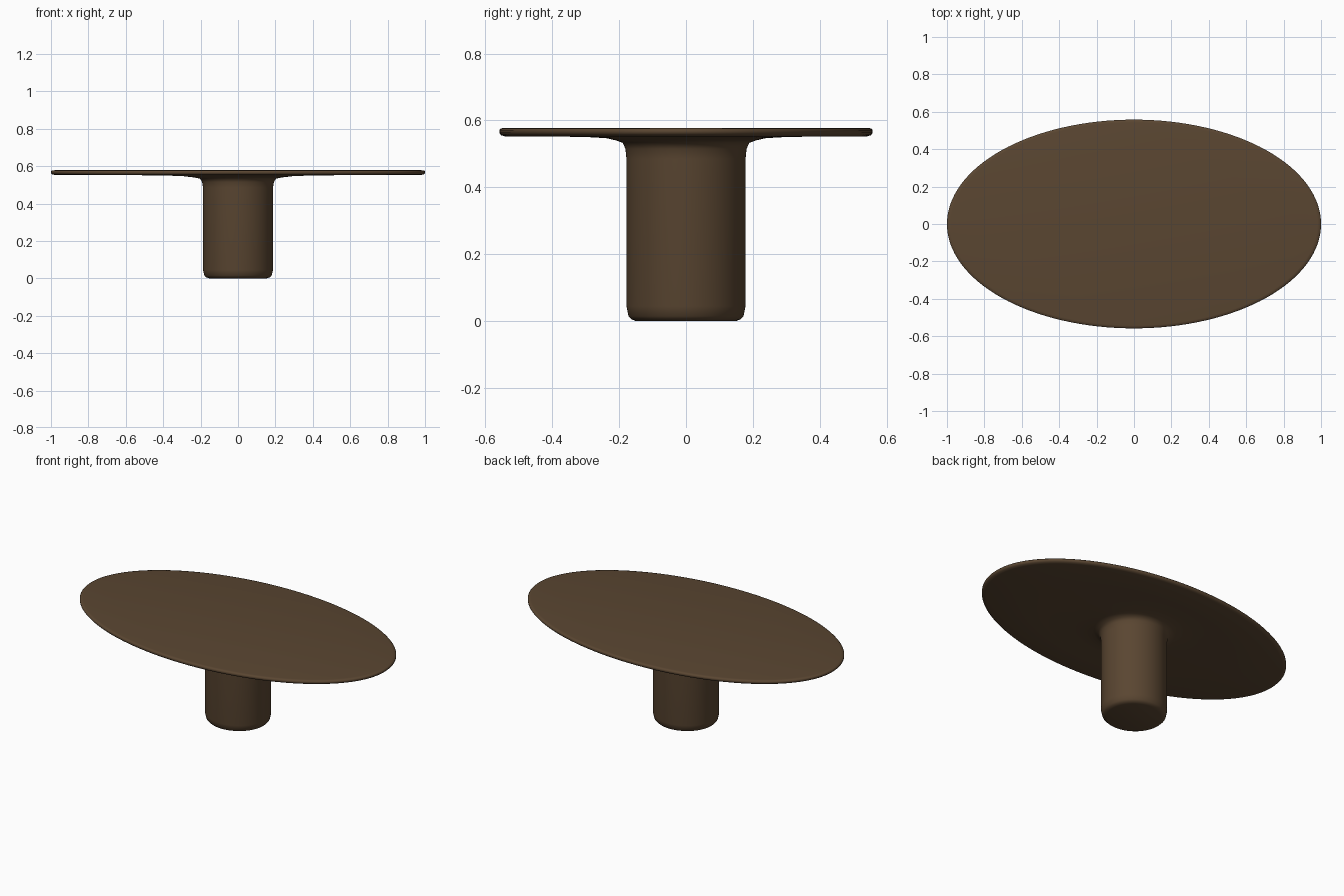
import bpy, bmesh, math

if "Cube" in bpy.data.objects:
    bpy.data.objects.remove(bpy.data.objects["Cube"])

SEGMENTS = 128

wood = bpy.data.materials.new("dark brown wood")
wood.diffuse_color = (0.102, 0.061, 0.031, 1)
wood.use_nodes = True
wood.node_tree.nodes["Principled BSDF"].inputs["Base Color"].default_value = wood.diffuse_color

# Elliptical rings from the foot up to the table top: x radius, y radius, z
rings = [
    (0.155, 0.148, 0.000),
    (0.170, 0.162, 0.005),
    (0.180, 0.172, 0.015),
    (0.187, 0.178, 0.045),
    (0.187, 0.178, 0.485),
    (0.192, 0.181, 0.515),
    (0.203, 0.189, 0.533),
    (0.240, 0.208, 0.540),
    (0.300, 0.238, 0.547),
    (0.400, 0.290, 0.550),
    (0.600, 0.380, 0.552),
    (0.975, 0.540, 0.552),
    (0.993, 0.553, 0.556),
    (1.000, 0.558, 0.563),
    (1.000, 0.558, 0.571),
    (0.995, 0.554, 0.576),
    (0.980, 0.542, 0.578),
]

# Pedestal flowing into the oval top, lofted as one solid
bm = bmesh.new()
loops = []
for rx, ry, z in rings:
    loops.append([bm.verts.new((rx * math.cos(a), ry * math.sin(a), z))
                  for a in (2 * math.pi * i / SEGMENTS for i in range(SEGMENTS))])
for low, high in zip(loops, loops[1:]):
    for i in range(SEGMENTS):
        j = (i + 1) % SEGMENTS
        bm.faces.new((low[i], low[j], high[j], high[i]))
bm.faces.new(loops[0][::-1])
bm.faces.new(loops[-1])

mesh = bpy.data.meshes.new("oval_pedestal_table")
bm.to_mesh(mesh)
bm.free()
mesh.materials.append(wood)
table = bpy.data.objects.new("oval_pedestal_table", mesh)
bpy.context.collection.objects.link(table)

# Smooth shading with crisp edges kept
bpy.context.view_layer.objects.active = table
table.select_set(True)
bpy.ops.object.shade_smooth_by_angle(angle=math.radians(50))
